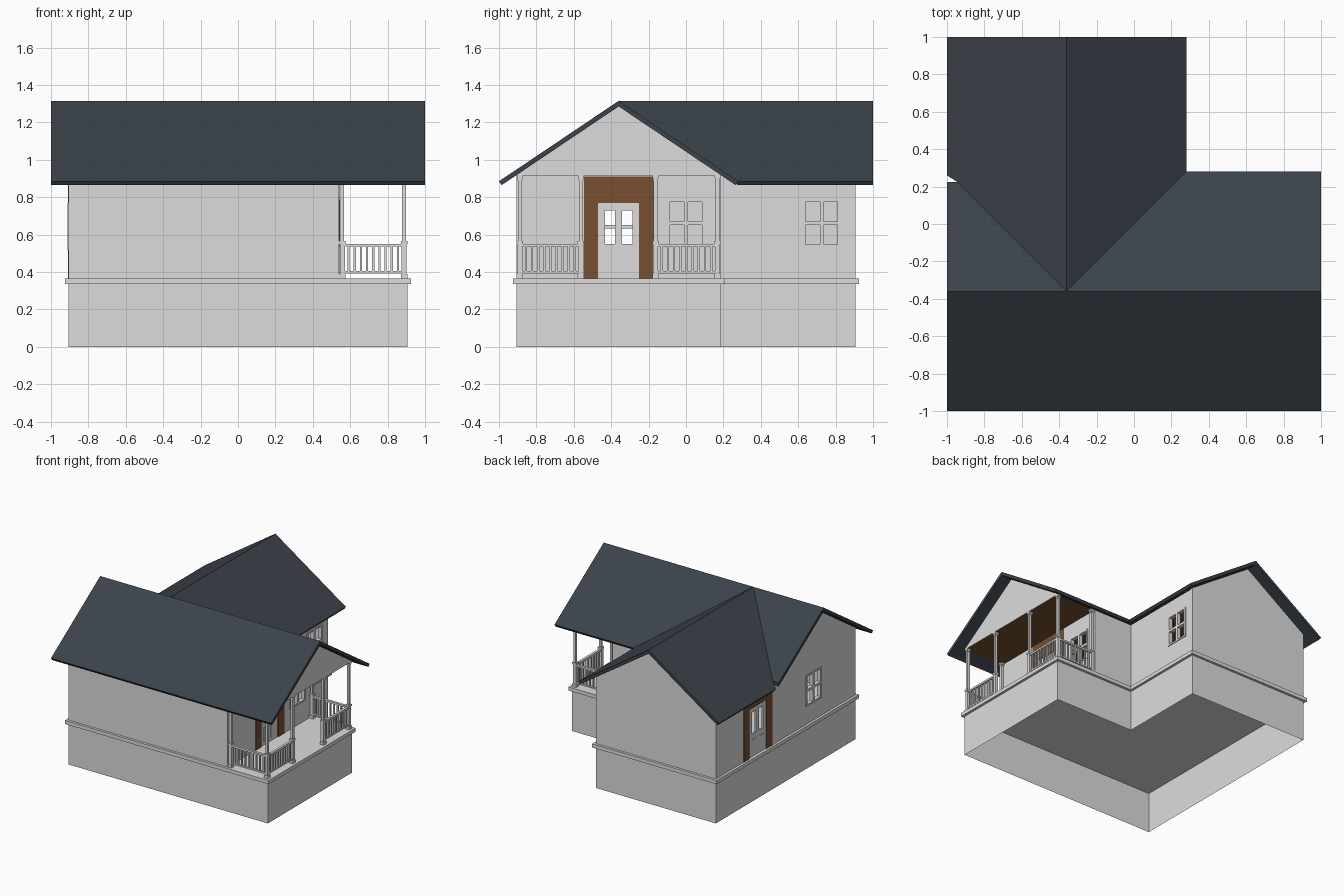
import bpy, bmesh, math
from mathutils import Vector

if "Cube" in bpy.data.objects:
    bpy.data.objects.remove(bpy.data.objects["Cube"])


def material(name, rgb):
    m = bpy.data.materials.new(name)
    m.diffuse_color = (*rgb, 1)
    m.use_nodes = True
    m.node_tree.nodes["Principled BSDF"].inputs["Base Color"].default_value = m.diffuse_color
    return m


WALL = material("pale grey wall", (0.72, 0.72, 0.72))
ROOF = material("dark slate", (0.042, 0.055, 0.068))
WOOD = material("brown wood", (0.19, 0.08, 0.031))


def finish(name, bm, mat, recalc=True):
    if recalc:
        bmesh.ops.recalc_face_normals(bm, faces=bm.faces)
    me = bpy.data.meshes.new(name)
    bm.to_mesh(me)
    bm.free()
    me.materials.append(mat)
    ob = bpy.data.objects.new(name, me)
    bpy.context.collection.objects.link(ob)
    return ob


def add_box(bm, x0, x1, y0, y1, z0, z1):
    vs = bmesh.ops.create_cube(bm, size=1)["verts"]
    for v in vs:
        v.co = ((x0 + x1) / 2 + v.co.x * (x1 - x0),
                (y0 + y1) / 2 + v.co.y * (y1 - y0),
                (z0 + z1) / 2 + v.co.z * (z1 - z0))


def box(name, mat, *dims):
    bm = bmesh.new()
    add_box(bm, *dims)
    return finish(name, bm, mat)


def prism(name, mat, pts, axis, a, b, caps=True):
    """Extrude a 2D outline along an axis from a to b."""
    def place(p, d):
        return {"x": (d, p[0], p[1]), "y": (p[0], d, p[1]), "z": (p[0], p[1], d)}[axis]
    bm = bmesh.new()
    lo = [bm.verts.new(place(p, a)) for p in pts]
    hi = [bm.verts.new(place(p, b)) for p in pts]
    n = len(pts)
    for i in range(n):
        j = (i + 1) % n
        bm.faces.new((lo[i], lo[j], hi[j], hi[i]))
    if caps:
        bm.faces.new(lo[::-1])
        bm.faces.new(hi)
    return finish(name, bm, mat)


def panel(name, mat, x, thick, y0, y1, z0, z1, holes=()):
    """Upright panel centred on plane x, with rectangular holes (y0, y1, z0, z1)."""
    ys = sorted({y0, y1, *[v for h in holes for v in h[:2]]})
    zs = sorted({z0, z1, *[v for h in holes for v in h[2:]]})
    bm = bmesh.new()
    grid = [[bm.verts.new((x, y, z)) for z in zs] for y in ys]
    for i in range(len(ys) - 1):
        for j in range(len(zs) - 1):
            cy, cz = (ys[i] + ys[i + 1]) / 2, (zs[j] + zs[j + 1]) / 2
            if any(h[0] < cy < h[1] and h[2] < cz < h[3] for h in holes):
                continue
            bm.faces.new((grid[i][j], grid[i + 1][j], grid[i + 1][j + 1], grid[i][j + 1]))
    loose = [v for v in bm.verts if not v.link_faces]
    bmesh.ops.delete(bm, geom=loose, context="VERTS")
    ob = finish(name, bm, mat, False)
    mod = ob.modifiers.new("thickness", "SOLIDIFY")
    mod.thickness, mod.offset = thick, 0
    return ob


E, N, P, T = 0.905, 0.185, 0.54, 0.02   # outer wall, notch, porch wall, wall thickness
Z0, Z1 = 0.365, 0.915                   # floor and ceiling levels
R = -0.36                               # both ridges


def ell(o):
    e, n = E + o, N + o
    return [(-e, -e), (e, -e), (e, n), (n, n), (n, e), (-e, e)]


# Base, floor slab and ceiling
prism("foundation", WALL, ell(0), "z", 0, 0.335, caps=False)
prism("floor_slab", WALL, ell(0.02), "z", 0.335, Z0)
prism("ceiling", WOOD, ell(-0.004), "z", Z1, Z1 + 0.003)

# Plain walls
box("front_wall", WALL, -E, P, -E, -E + T, Z0, Z1)
box("notch_wall", WALL, N, P, N - T, N, Z0, Z1)
box("back_wall", WALL, -E, N, E - T, E, Z0, Z1)


# Windows and doors sit in openings of the side walls
def window(name, x, yc, zc):
    panes = [(yc + s * 0.0475 - 0.038, yc + s * 0.0475 + 0.038,
              zc + t * 0.062 - 0.052, zc + t * 0.062 + 0.052) for s in (-1, 1) for t in (-1, 1)]
    hole = (yc - 0.102, yc + 0.102, zc - 0.127, zc + 0.127)
    panel(name, WALL, x, T + 0.012, *hole, panes)
    return hole


def door(name, x, yc, out):
    frame = (yc - 0.185, yc + 0.185, Z0, 0.91)
    leaf = (yc - 0.11, yc + 0.11, Z0, 0.768)
    panes = [(yc + s * 0.046 - 0.027, yc + s * 0.046 + 0.027, 0.55, 0.728) for s in (-1, 1)]
    panel(name + "_frame", WOOD, x, T + 0.006, *frame, [leaf])
    panel(name + "_leaf", WALL, x, 0.012, *leaf, panes)
    for k, s in enumerate((-1, 1)):
        c = yc + s * 0.046
        panel(f"{name}_raised_panel_{k}", WALL, x + out * 0.007, 0.005, c - 0.027, c + 0.027, 0.39, 0.505)
    return frame


xl, xp, xr = -E + T / 2, P - T / 2, N - T / 2
panel("left_wall", WALL, xl, T, -E, E, Z0, Z1,
      [window("left_window", xl, R, 0.642), door("left_door", xl, 0.36, -1)])
panel("porch_wall", WALL, xp, T, -E, N, Z0, Z1,
      [window("porch_window", xp, 0, 0.66), door("porch_door", xp, R, 1)])
panel("right_wall", WALL, xr, T, N, E, Z0, Z1, [window("right_window", xr, 0.725, 0.66)])

# Gables
gable = [(-E, Z1), (N, Z1), (N, 0.919), (R, 1.285), (-E, 0.919)]
prism("porch_gable", WALL, gable, "x", E - T, E)
prism("left_gable", WALL, gable, "x", -E, -E + T)
prism("back_gable", WALL, gable, "y", E - T, E)

# Roof slopes: plan outlines lifted onto their planes
SLOPE, TOP, THICK = 0.672, 1.315, 0.025


def roof(name, plan, axis):
    bm = bmesh.new()
    up, dn = [], []
    c = math.hypot(1, SLOPE)
    for p in plan:
        d = p[axis] - R
        z = TOP - SLOPE * abs(d)
        up.append(bm.verts.new((*p, z)))
        q = Vector((*p, z))
        if abs(d) > 0.63:                      # eave is cut square to the slope
            q[axis] -= math.copysign(THICK * SLOPE / c, d)
            q.z -= THICK / c
        else:
            q.z -= THICK * c
        dn.append(bm.verts.new(q))
    n = len(plan)
    bm.faces.new(up)
    bm.faces.new(dn[::-1])
    for i in range(n):
        j = (i + 1) % n
        bm.faces.new((up[j], up[i], dn[i], dn[j]))
    finish(name, bm, ROOF)


roof("roof_front", [(-1, -1), (1, -1), (1, R), (-1, R)], 1)
roof("roof_rear_right", [(R, R), (1, R), (1, 0.28), (0.28, 0.28)], 1)
roof("roof_rear_left", [(R, R), (-0.945, 0.225), (-1, 0.225), (-1, R)], 1)
roof("roof_wing_right", [(R, R), (0.28, 0.28), (0.28, 1), (R, 1)], 0)
roof("roof_wing_left", [(R, R), (R, 1), (-1, 1), (-1, 0.26), (-0.945, 0.225)], 0)


# Porch posts: stacked square blocks
def post(name, x, y):
    bm = bmesh.new()
    for w, a, b in ((0.034, Z0, 0.39), (0.026, 0.39, 0.55), (0.034, 0.55, 0.565),
                    (0.02, 0.565, 0.89), (0.027, 0.89, 0.902), (0.033, 0.902, Z1)):
        add_box(bm, x - w / 2, x + w / 2, y - w / 2, y + w / 2, a, b)
    finish(name, bm, WALL)


XO, XI, YF, YB = 0.888, 0.558, -0.888, 0.168
for k, (x, y) in enumerate([(XO, YF), (XO, -0.562), (XO, -0.163), (XO, YB), (XI, YF), (XI, YB)]):
    post(f"porch_post_{k}", x, y)


# Railings: two rails with square balusters
def railing(name, a, b, count=9):
    a, b = Vector(a), Vector(b)
    bm = bmesh.new()

    def bar(p, q, w, z0, z1):
        add_box(bm, min(p.x, q.x) - w, max(p.x, q.x) + w, min(p.y, q.y) - w, max(p.y, q.y) + w, z0, z1)
    bar(a, b, 0.008, 0.393, 0.405)
    bar(a, b, 0.010, 0.535, 0.55)
    for i in range(1, count + 1):
        p = a.lerp(b, i / (count + 1))
        bar(p, p, 0.006, 0.405, 0.535)
    finish(name, bm, WALL)


railing("railing_right_front", (XO, YF), (XO, -0.562))
railing("railing_right_back", (XO, -0.163), (XO, YB))
railing("railing_front", (XI, YF), (XO, YF))
railing("railing_back", (XI, YB), (XO, YB))
